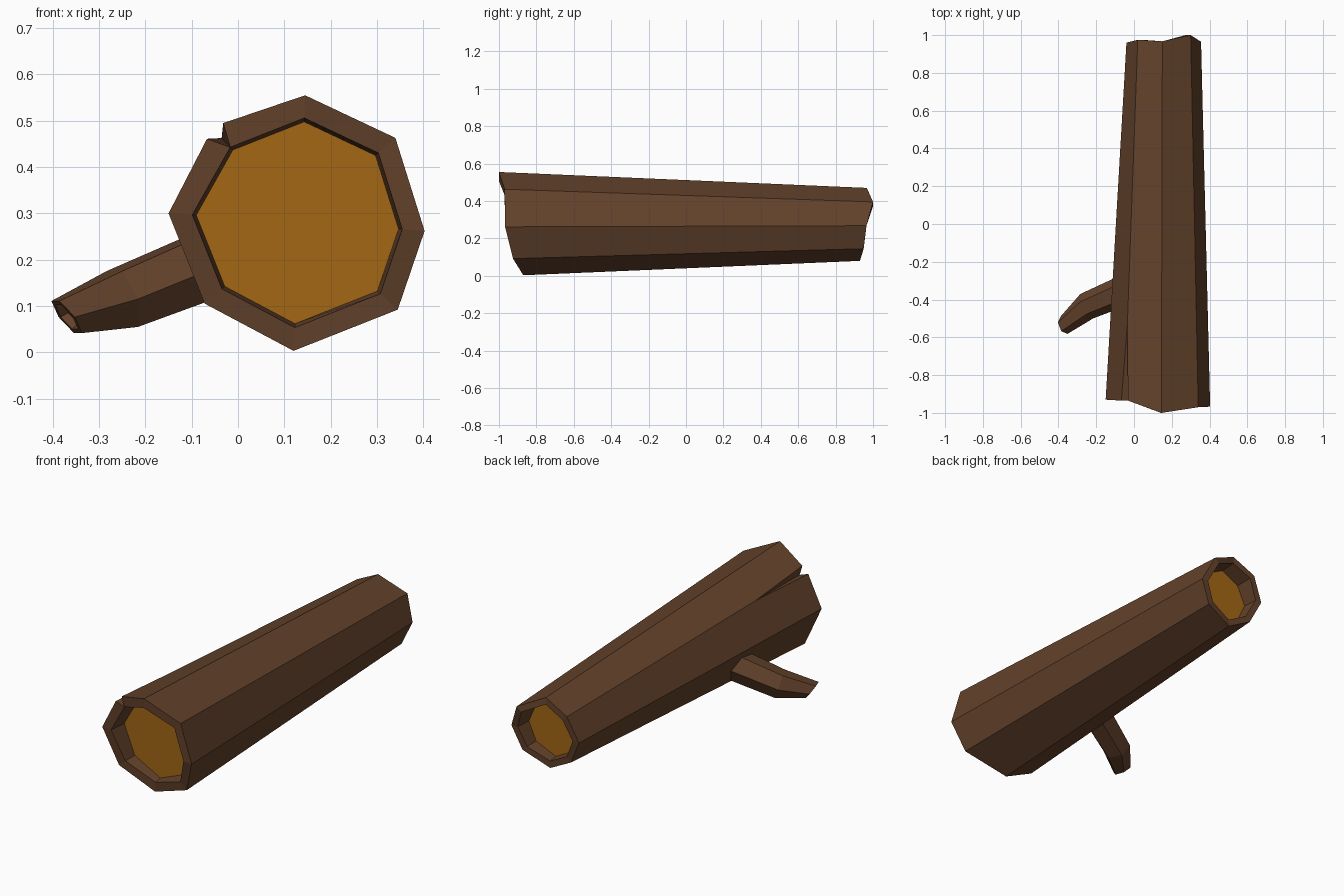
import bpy, bmesh, math
from mathutils import Vector

if "Cube" in bpy.data.objects:
    bpy.data.objects.remove(bpy.data.objects["Cube"])


def material(name, rgb):
    m = bpy.data.materials.new(name)
    m.diffuse_color = (*rgb, 1)
    m.use_nodes = True
    m.node_tree.nodes["Principled BSDF"].inputs["Base Color"].default_value = m.diffuse_color
    return m


bark = material("bark", (0.125, 0.054, 0.024))
heartwood = material("heartwood", (0.36, 0.135, 0.007))


def finish(name, bm):
    bmesh.ops.recalc_face_normals(bm, faces=bm.faces)
    me = bpy.data.meshes.new(name)
    bm.to_mesh(me)
    bm.free()
    me.materials.append(bark)
    me.materials.append(heartwood)
    ob = bpy.data.objects.new(name, me)
    bpy.context.collection.objects.link(ob)
    return ob


def ring(bm, pts):
    return [bm.verts.new(p) for p in pts]


def bridge(bm, a, b, indices=None):
    n = len(a)
    for i in (range(n) if indices is None else indices):
        j = (i + 1) % n
        bm.faces.new((a[i], a[j], b[j], b[i]))


def inset(pts, s):
    c = sum((Vector(p) for p in pts), Vector()) / len(pts)
    return [Vector((c.x + (p[0] - c.x) * s, p[1], c.z + (p[2] - c.z) * s)) for p in pts]


def flatten(pts, y):
    return [Vector((p[0], y, p[2])) for p in pts]


# Log: uneven octagonal ends, clockwise from the top
front = [(.145, -1, .555), (.34, -.97, .463), (.403, -.967, .262), (.345, -.925, .092),
         (.12, -.87, .003), (-.072, -.90, .105), (-.15, -.93, .30), (-.05, -.935, .478)]
back = [(.15, .967, .47), (.30, 1, .395), (.355, .965, .268), (.30, .95, .145),
        (.15, .93, .08), (.02, .94, .148), (-.04, .96, .275), (.02, .975, .405)]
bm = bmesh.new()
f, b = ring(bm, front), ring(bm, back)
fi, bi = ring(bm, inset(front, .82)), ring(bm, inset(back, .81))
fd = ring(bm, flatten(inset(front, .79), -.83))
bd = ring(bm, flatten(inset(back, .78), .88))

# Split lips in the bark on the upper left edge
low = f[7]
low.co = (-.067, -.935, .461)
high = bm.verts.new((-.032, -.935, .495))
tip = bm.verts.new(Vector(front[7]).lerp(Vector(back[7]), .21))
bridge(bm, f, b, range(6))
bm.faces.new((f[6], low, tip, b[7], b[6]))
bm.faces.new((high, f[0], b[0], b[7], tip))
bm.faces.new((low, fi[7], tip))
bm.faces.new((fi[7], high, tip))

# Raised rims and recessed end grain
bridge(bm, f, fi, range(7))
bm.faces.new((high, f[0], fi[0], fi[7]))
bridge(bm, b, bi)
bridge(bm, fi, fd)
bridge(bm, bi, bd)
for disc in (fd, bd):
    bm.faces.new(disc).material_index = 1
finish("log", bm)

# Branch stub: tapered bent hexagonal tube with a recessed end
sections = [((.0, -.33, .215), (-.85, -.33, -.38), .083),
            ((-.25, -.435, .115), (-.85, -.45, -.30), .073),
            ((-.37, -.535, .076), (-.75, -.28, -.60), .050),
            ((-.37, -.535, .076), (-.75, -.28, -.60), .037),
            ((-.355, -.528, .085), (-.75, -.28, -.60), .034)]
bm = bmesh.new()
rings = []
for c, axis, r in sections:
    n = Vector(axis).normalized()
    u = n.cross(Vector((0, 0, 1))).normalized()
    v = u.cross(n)
    rings.append(ring(bm, [Vector(c) + r * (math.cos(k * math.pi / 3) * u + math.sin(k * math.pi / 3) * v)
                           for k in range(6)]))
for r0, r1 in zip(rings, rings[1:]):
    bridge(bm, r0, r1)
bm.faces.new(rings[0])
bm.faces.new(rings[-1]).material_index = 1
finish("branch_stub", bm)
